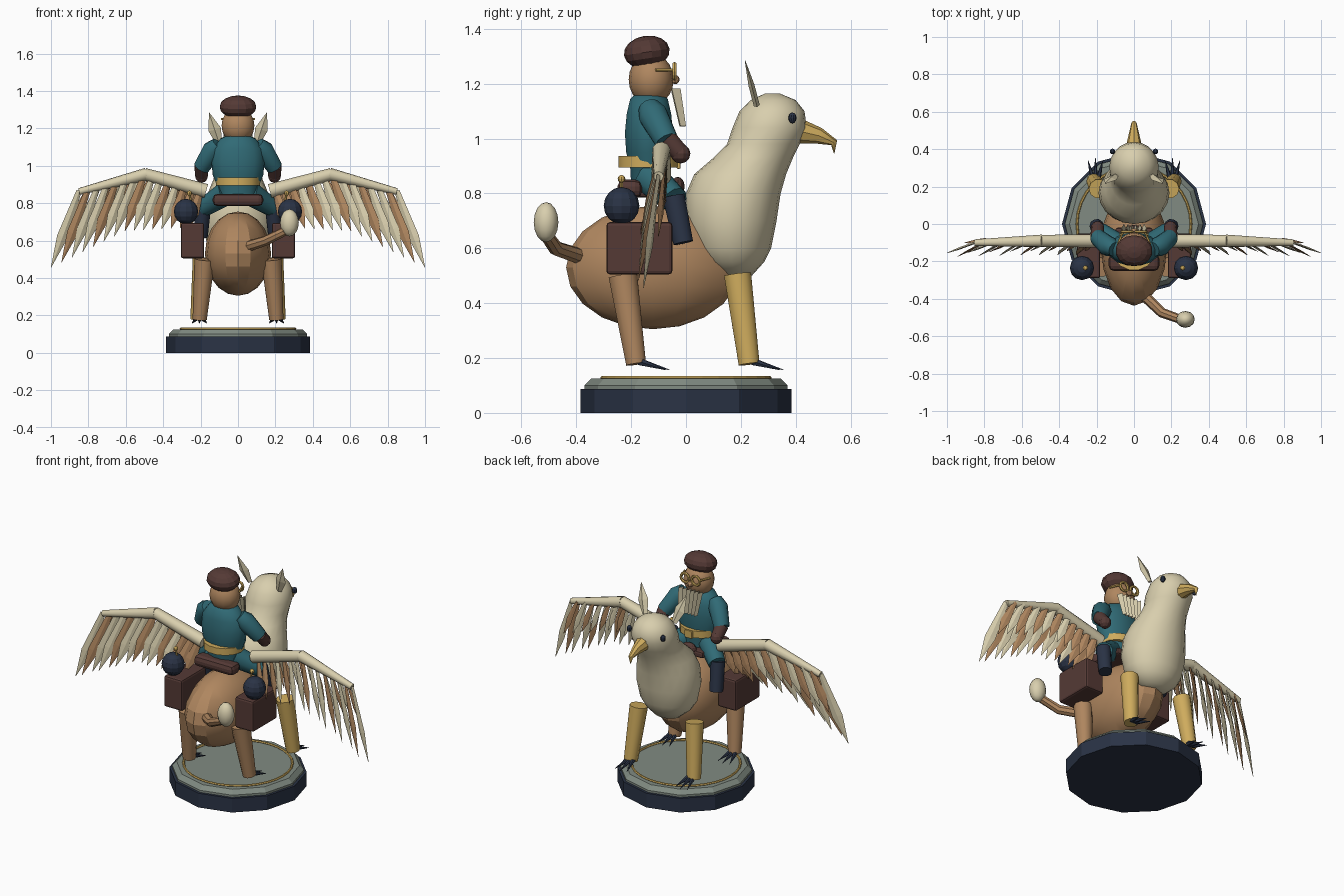
import bpy, bmesh, math
from mathutils import Vector, Matrix, Euler

cube = bpy.data.objects.get("Cube")
if cube:
    bpy.data.objects.remove(cube, do_unlink=True)


def material(name, r, g, b):
    m = bpy.data.materials.new(name)
    m.use_nodes = True
    m.diffuse_color = (r, g, b, 1)
    m.node_tree.nodes["Principled BSDF"].inputs["Base Color"].default_value = (r, g, b, 1)
    return m


CREAM = material("cream feather", .69, .62, .42)
TAN = material("tan fur", .43, .24, .115)
LEATHER = material("dark leather", .09, .042, .036)
TEAL = material("teal cloth", .03, .145, .18)
NAVY = material("navy", .023, .033, .06)
GOLD = material("gold", .62, .41, .11)
STONE = material("grey stone", .22, .26, .225)


def finish(bm, name, mat, smooth=None):
    bmesh.ops.recalc_face_normals(bm, faces=bm.faces)
    me = bpy.data.meshes.new(name)
    bm.to_mesh(me)
    bm.free()
    me.materials.append(mat)
    ob = bpy.data.objects.new(name, me)
    bpy.context.collection.objects.link(ob)
    if smooth:
        bpy.ops.object.select_all(action='DESELECT')
        ob.select_set(True)
        bpy.context.view_layer.objects.active = ob
        bpy.ops.object.shade_smooth_by_angle(angle=math.radians(smooth))
    return ob


def ball(name, centre, radii, mat, seg=12, rings=8, rot=(0, 0, 0), smooth=None):
    bm = bmesh.new()
    bmesh.ops.create_uvsphere(bm, u_segments=seg, v_segments=rings, radius=1)
    bm.transform(Matrix.LocRotScale(Vector(centre), Euler(rot), Vector(radii)))
    return finish(bm, name, mat, smooth)


def box(name, centre, size, mat, bevel=.012):
    bm = bmesh.new()
    bmesh.ops.create_cube(bm, size=1)
    bm.transform(Matrix.LocRotScale(Vector(centre), None, Vector(size)))
    bmesh.ops.bevel(bm, geom=bm.edges[:], offset=bevel, segments=2, affect='EDGES', profile=.5)
    return finish(bm, name, mat)


def loft(name, rings, mat, sides=10, side=(1, 0, 0), axis=None, smooth=40):
    """Skin elliptical rings given as (centre, width radius, depth radius)."""
    bm = bmesh.new()
    pts = [Vector(r[0]) for r in rings]
    loops = []
    for i, (_, a, b) in enumerate(rings):
        t = Vector(axis) if axis else pts[min(i + 1, len(pts) - 1)] - pts[max(i - 1, 0)]
        t.normalize()
        u = Vector(side)
        u = (u - t * u.dot(t)).normalized()
        v = t.cross(u)
        loops.append([bm.verts.new(pts[i] + u * a * math.cos(k * math.tau / sides)
                                   + v * b * math.sin(k * math.tau / sides)) for k in range(sides)])
    for lo, hi in zip(loops, loops[1:]):
        for k in range(sides):
            j = (k + 1) % sides
            bm.faces.new((lo[k], lo[j], hi[j], hi[k]))
    bm.faces.new(loops[0])
    bm.faces.new(loops[-1])
    return finish(bm, name, mat, smooth)


def limb(name, p, q, r1, r2, mat, sides=10):
    return loft(name, [(p, r1, r1), (q, r2, r2)], mat, sides)


def ring(name, centre, major, minor, mat, seg=24, rot=(0, 0, 0)):
    bpy.ops.mesh.primitive_torus_add(location=centre, rotation=rot, major_radius=major,
                                     minor_radius=minor, major_segments=seg, minor_segments=6)
    ob = bpy.context.object
    ob.name = name
    ob.data.materials.append(mat)


def leaf(name, root, tip, width, thick, side, mat, peak=.6):
    root, tip = Vector(root), Vector(tip)
    loft(name, [(root, width * .5, thick), (root.lerp(tip, peak), width, thick),
                (tip, .001, .001)], mat, 4, side, smooth=None)


# Plinth
up = (0, 0, 1)
loft("plinth_base", [((0, 0, 0), .385, .385), ((0, 0, .087), .385, .385)], NAVY, 12, axis=up, smooth=None)
loft("plinth_top", [((0, 0, .087), .37, .37), ((0, 0, .1), .37, .37), ((0, 0, .125), .345, .345)],
     STONE, 12, axis=up, smooth=None)
ring("plinth_trim", (0, 0, .128), .305, .007, GOLD, 32)

# Mount: body, chest with head, beak
ball("body", (0, -.12, .53), (.177, .317, .225), TAN, 16, 10, smooth=20)
profile = [(.5, .12, .24, .08), (.55, .05, .285, .14), (.6, .02, .31, .17), (.7, 0, .33, .19),
           (.8, 0, .345, .18), (.87, .03, .365, .155), (.93, .1, .39, .13), (.98, .15, .415, .125),
           (1.04, .17, .44, .132), (1.1, .195, .432, .115), (1.14, .235, .4, .08), (1.165, .29, .34, .02)]
loft("chest_and_head", [((0, (y0 + y1) / 2, z), rx, (y1 - y0) / 2) for z, y0, y1, rx in profile],
     CREAM, 20, axis=up, smooth=60)
loft("beak", [((0, .42, 1.025), .042, .044), ((0, .485, 1.01), .027, .03),
              ((0, .54, .985), .014, .014), ((0, .54, .945), .001, .001)], GOLD, 8)

# Tail
loft("tail", [((.04, -.37, .565), .03, .03), ((.15, -.475, .6), .027, .027),
              ((.25, -.51, .65), .024, .024)], TAN, 8, side=up)
ball("tail_tuft", (.275, -.51, .695), (.05, .045, .073), CREAM, smooth=40)


def wing_point(t):
    """Point on the wing bone, t from 0 at the shoulder to 1 at the tip."""
    a, b, c = Vector((.2, -.09, .87)), Vector((.5, -.09, .955)), Vector((.85, -.1, .865))
    return a.lerp(b, t * 2) if t < .5 else b.lerp(c, t * 2 - 1)


for s, tag in ((1, "left"), (-1, "right")):
    def m(x, y, z):
        return (s * x, y, z)

    # Face and ears
    ball(tag + "_eye", m(.115, .388, 1.075), (.015, .015, .02), NAVY, 10, 6)
    leaf(tag + "_ear", m(.1, .258, 1.12), m(.155, .215, 1.285), .034, .011, (1, 0, 0), CREAM, .45)

    # Legs and claws
    limb(tag + "_hind_leg", m(.178, -.23, .5), m(.205, -.182, .178), .055, .038, TAN)
    limb(tag + "_fore_leg", m(.19, .188, .505), m(.215, .23, .178), .052, .04, GOLD)
    for leg, y in (("hind", -.17), ("fore", .245)):
        for i in (-1, 0, 1):
            limb(f"{tag}_{leg}_claw", m(.206 + i * .015, y, .187),
                 m(.206 + i * .04, y + .11 - abs(i) * .015, .157), .015, .001, NAVY, 6)

    # Wing bones
    limb(tag + "_inner_wing_bone", m(.17, -.09, .865), m(.5, -.09, .955), .038, .033, CREAM)
    limb(tag + "_outer_wing_bone", m(.49, -.09, .955), m(.85, -.1, .862), .034, .018, CREAM)

    # Long flight feathers, growing and fanning outwards
    count = 15
    for i in range(count):
        t = i / (count - 1)
        root = wing_point(t)
        tip = root + Vector((.06 + .09 * t, -.055 - .02 * (i % 2), -.2 - .21 * t))
        leaf(tag + "_flight_feather", m(*root), m(*tip), .031, .006, (s, -.45, 0),
             TAN if i % 3 == 1 or i < 3 else CREAM)
    # Short covert feathers
    for i in range(12):
        t = .03 + .9 * i / 11
        root = wing_point(t) + Vector((0, .018, 0))
        tip = root + Vector((.05 + .06 * t, -.02, -.16 - .08 * t))
        leaf(tag + "_covert_feather", m(*root), m(*tip), .026, .005, (s, -.45, 0),
             TAN if i % 2 or t < .35 else CREAM)

    # Luggage
    box(tag + "_saddlebag", m(.243, -.17, .6), (.125, .24, .19), LEATHER)
    ball(tag + "_round_pack", m(.278, -.235, .755), (.065, .065, .068), NAVY, smooth=20)
    limb(tag + "_pack_stem", m(.25, -.235, .8), m(.26, -.235, .85), .006, .006, GOLD, 6)
    ball(tag + "_pack_knob", m(.26, -.235, .853), (.014, .014, .014), GOLD, 8, 6)

    # Rider's arms and legs
    loft(tag + "_sleeve", [(m(.105, -.135, 1.115), .04, .04), (m(.135, -.12, 1.085), .055, .055),
                           (m(.195, -.07, .99), .045, .045)], TEAL, 10)
    limb(tag + "_forearm", m(.195, -.07, 1.0), m(.195, -.025, .95), .038, .035, LEATHER)
    ball(tag + "_glove", m(.195, -.02, .945), (.036, .036, .036), LEATHER, 10, 6)
    limb(tag + "_thigh", m(.06, -.13, .855), m(.185, -.04, .775), .065, .05, TEAL)
    limb(tag + "_boot", m(.185, -.045, .79), m(.2, -.01, .62), .042, .038, NAVY)

    # Goggles
    ring(tag + "_goggle", m(.037, -.042, 1.245), .027, .008, GOLD, 14, (math.pi / 2, 0, 0))
    limb(tag + "_goggle_strap", m(.06, -.045, 1.25), m(.087, -.11, 1.25), .006, .006, GOLD, 6)

# Saddle
box("saddle_cantle", (0, -.205, .817), (.27, .09, .066), LEATHER, .025)
box("saddle_seat", (0, -.11, .805), (.2, .18, .04), LEATHER)
ball("saddle_pommel", (0, -.03, .825), (.05, .025, .035), LEATHER)

# Rider: torso, belt, head
torso = [(.8, .1, .07, -.13), (.89, .11, .075, -.13), (.95, .135, .085, -.135), (1.02, .142, .09, -.135),
         (1.09, .135, .083, -.135), (1.145, .095, .07, -.135), (1.17, .04, .04, -.135)]
loft("tunic", [((0, y, z), rx, ry) for z, rx, ry, y in torso], TEAL, 14, axis=up)
loft("belt", [((0, -.138, .895), .118, .11), ((0, -.138, .937), .118, .11)], GOLD, 14, axis=up)
box("belt_buckle", (0, -.027, .912), (.05, .014, .045), GOLD, .004)
ball("rider_head", (0, -.127, 1.215), (.09, .082, .095), TAN, 14, 10, smooth=30)
ball("rider_nose", (0, -.04, 1.215), (.02, .017, .017), TAN, 8, 6)
ball("beret", (0, -.143, 1.315), (.1, .084, .06), LEATHER, 14, 8, (.15, 0, 0))

# Pleated chart in front of the rider
bm = bmesh.new()
pleats = 12
cols = []
for i in range(pleats + 1):
    x, fold = (i / pleats - .5), i % 2
    cols.append((bm.verts.new((x * .16, -.052 + .032 * fold, 1.183)),
                 bm.verts.new((x * .13, -.02 + .02 * fold, 1.045))))
for (a, b), (c, d) in zip(cols, cols[1:]):
    bm.faces.new((a, c, d, b))
chart = finish(bm, "pleated_chart", CREAM)
chart.modifiers.new("thickness", 'SOLIDIFY').thickness = .004
